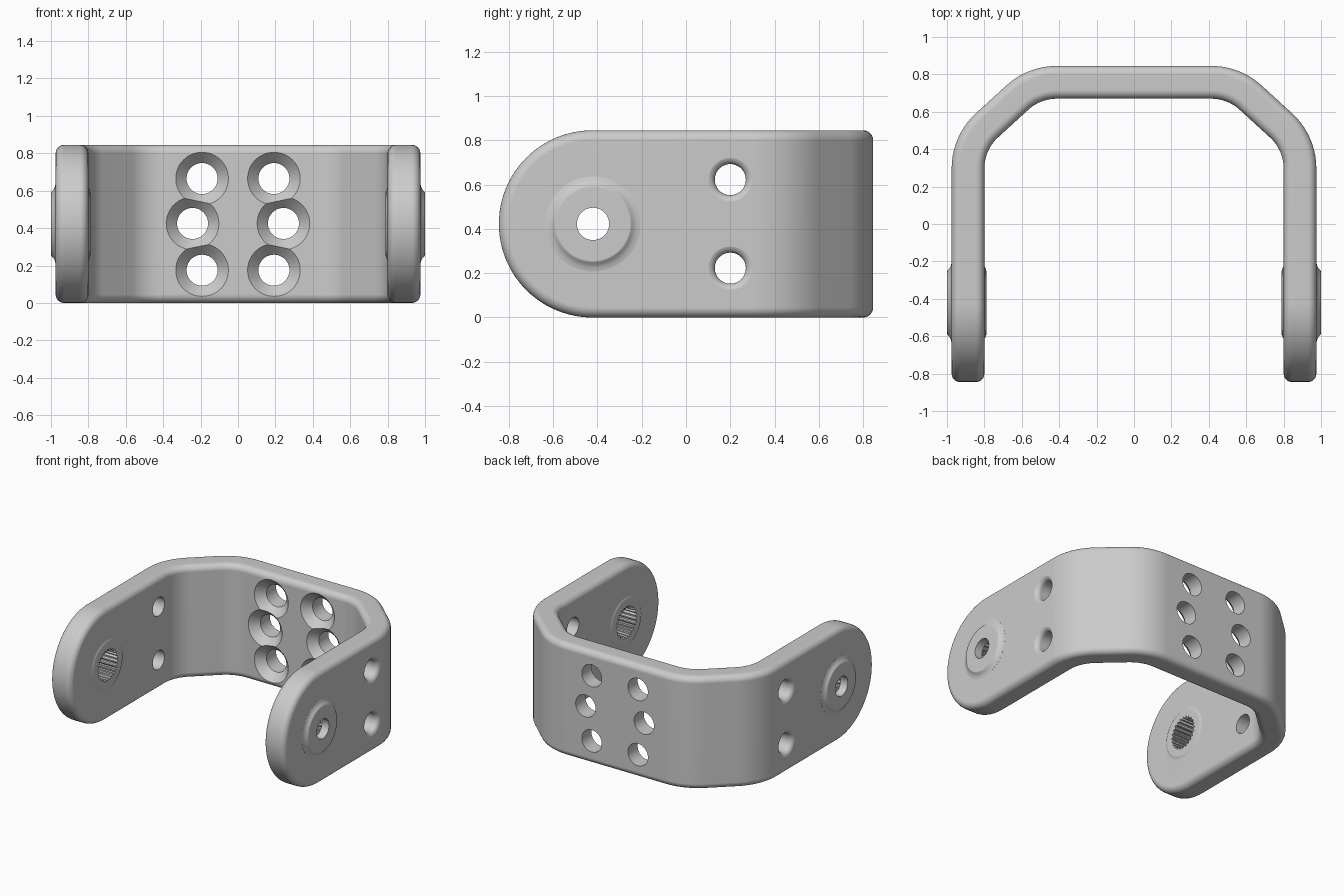
import bpy, bmesh
from math import sin, cos, pi, atan2
from mathutils import Vector

if "Cube" in bpy.data.objects:
    bpy.data.objects.remove(bpy.data.objects["Cube"])

OUT, BACK, THICK, HALF, FIL = 0.975, 0.845, 0.175, 0.4225, 0.045
BEND = 0.40


def new_object(name, bm):
    bmesh.ops.recalc_face_normals(bm, faces=bm.faces)
    me = bpy.data.meshes.new(name)
    bm.to_mesh(me)
    bm.free()
    ob = bpy.data.objects.new(name, me)
    bpy.context.collection.objects.link(ob)
    return ob


def bridge(bm, a, b):
    n = len(a)
    for i in range(n):
        bm.faces.new((a[i], a[(i + 1) % n], b[(i + 1) % n], b[i]))


def lathe(name, origin, axis, profile, sides=48, tooth=0.0):
    """Solid of revolution; profile holds (radius, distance along axis)."""
    bm = bmesh.new()
    q = Vector(axis).to_track_quat('Z', 'Y')
    rings = []
    for r, d in profile:
        ring = []
        for i in range(sides):
            a = 2 * pi * i / sides
            rr = r - (tooth if i % 4 in (2, 3) else 0)
            ring.append(bm.verts.new(Vector(origin) + q @ Vector((rr * cos(a), rr * sin(a), d))))
        rings.append(ring)
    for a, b in zip(rings, rings[1:]):
        bridge(bm, a, b)
    bm.faces.new(rings[0])
    bm.faces.new(rings[-1])
    return new_object(name, bm)


def combine(target, tool, operation):
    tool.hide_render = True
    mod = target.modifiers.new(tool.name, 'BOOLEAN')
    mod.object, mod.operation, mod.solver = tool, operation, 'EXACT'
    bpy.context.view_layer.objects.active = target
    bpy.ops.object.modifier_apply(modifier=mod.name)
    bpy.data.objects.remove(tool, do_unlink=True)


# Bend stations of the right half: outer surface point and its normal
c1, c2 = Vector((0.575, 0.297)), Vector((0.413, BACK - BEND))
turn = atan2(c1.x - c2.x, c2.y - c1.y)
stations = []
for centre, lo, hi in ((c1, 0, turn), (c2, turn, pi / 2)):
    for k in range(11):
        a = lo + (hi - lo) * k / 10
        n = Vector((cos(a), sin(a)))
        stations.append((centre + BEND * n, n))


def outline(t, inset):
    """One closed loop round the bent strip, at depth t, shrunk by inset."""
    r = HALF - inset
    half = []
    for k in range(25):
        a = pi / 2 * k / 24
        half.append((OUT + t, -HALF - r * cos(a), r * sin(a)))
    for p, n in stations:
        q = p + n * t
        half.append((q.x, q.y, r))
    upper = half + [(-x, y, z) for x, y, z in reversed(half)]
    lower = [(x, y, -z) for x, y, z in reversed(upper[1:-1])]
    return [(x, y, z + HALF) for x, y, z in upper + lower]


# Bent strip with rounded ends and filleted edges
steps = [(FIL * (1 - cos(k * pi / 12)), FIL * (1 - sin(k * pi / 12))) for k in range(7)]
levels = [(-d, i) for d, i in steps] + [(d - THICK, i) for d, i in reversed(steps)]
bm = bmesh.new()
rings = [[bm.verts.new(v) for v in outline(t, i)] for t, i in levels]
for a, b in zip(rings, rings[1:]):
    bridge(bm, a, b)
for ring in (rings[0], rings[-1]):
    m = len(ring)
    for i in range(m // 2):
        idx = dict.fromkeys((i, i + 1, m - i - 1, (m - i) % m))
        bm.faces.new([ring[j] for j in idx])
bracket = new_object("bracket", bm)

for s in (1, -1):
    axis = (s, 0, 0)
    pivot = (0, -0.42, HALF)
    # Pivot bosses on both faces of the arm
    boss = [(0.165, 0.788), (0.18, 0.792), (0.195, 0.801), (0.195, 0.9), (0.215, 0.9),
            (0.215, 0.9755), (0.198, 0.979), (0.184, 0.986), (0.174, 0.996), (0.166, 1.0)]
    combine(bracket, lathe("boss", pivot, axis, boss, 64), 'UNION')
    # Splined socket inside, plain screw hole outside
    combine(bracket, lathe("spline_cut", pivot, axis, [(0.12, 0.7), (0.12, 0.94)], 96, 0.014), 'DIFFERENCE')
    combine(bracket, lathe("pivot_cut", pivot, axis, [(0.073, 0.71), (0.073, 1.1)]), 'DIFFERENCE')
    # Side holes with a rounded outer lip
    lip = [(0.07, 0.7)] + [(0.105 - 0.035 * cos(k * pi / 12), 0.94 + 0.035 * sin(k * pi / 12))
                           for k in range(6)] + [(0.105, 0.978), (0.105, 1.05)]
    for z in (0.2225, 0.6225):
        combine(bracket, lathe("side_cut", (0, 0.2, z), axis, lip), 'DIFFERENCE')
    # Countersunk holes in the back wall
    for x, z in ((0.192, 0.175), (0.243, 0.425), (0.192, 0.665)):
        sink = [(0.16, 0.65), (0.083, 0.73), (0.083, 0.95)]
        combine(bracket, lathe("back_cut", (s * x, 0, z), (0, 1, 0), sink), 'DIFFERENCE')

bpy.ops.object.select_all(action='DESELECT')
bracket.select_set(True)
bpy.context.view_layer.objects.active = bracket
bpy.ops.object.shade_smooth_by_angle(angle=0.55)
weighted = bracket.modifiers.new("weighted_normals", 'WEIGHTED_NORMAL')
weighted.keep_sharp = True
